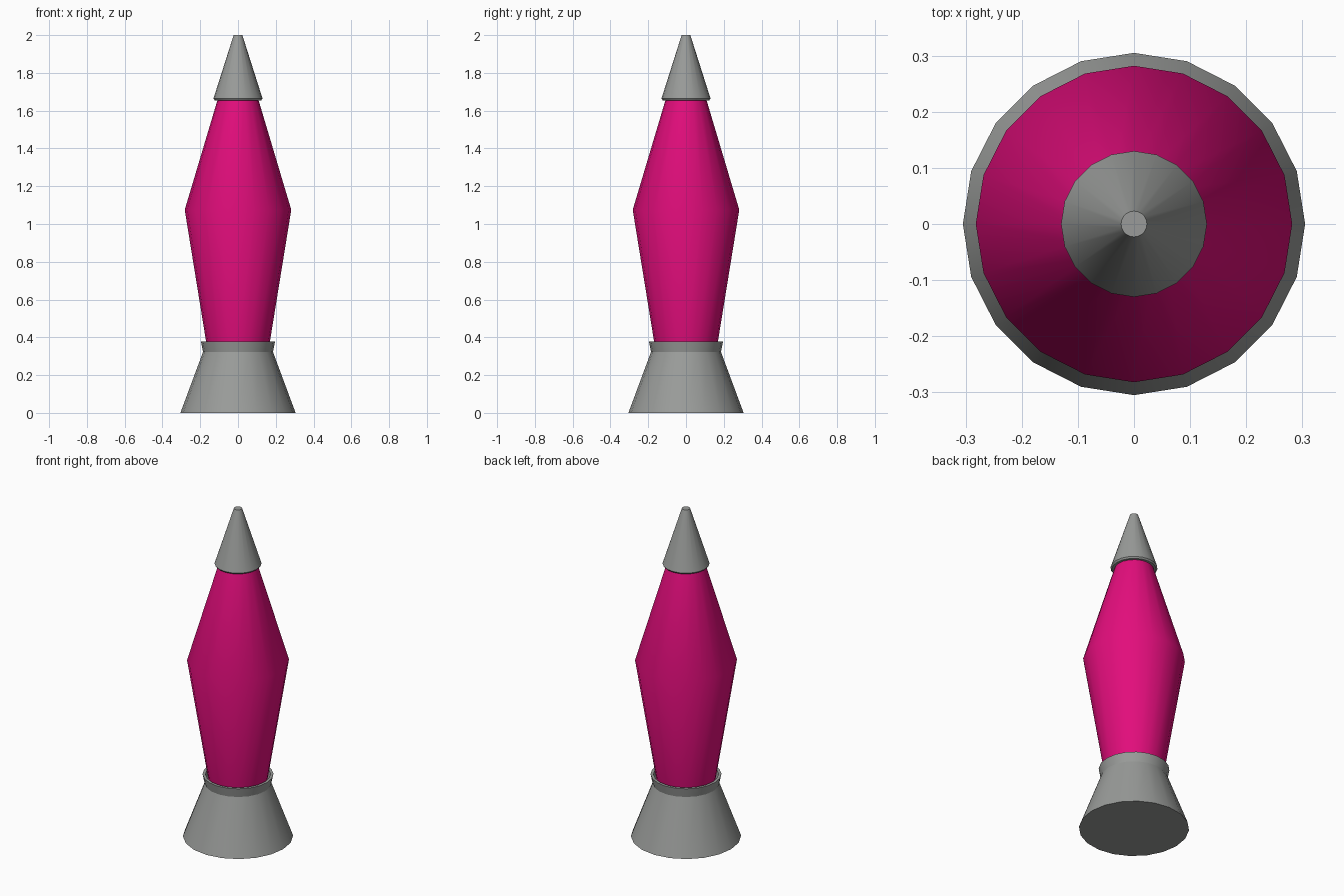
import bpy, bmesh, math

if "Cube" in bpy.data.objects:
    bpy.data.objects.remove(bpy.data.objects["Cube"])

SIDES = 20


def material(name, rgb):
    m = bpy.data.materials.new(name)
    m.diffuse_color = (*rgb, 1)
    m.use_nodes = True
    m.node_tree.nodes["Principled BSDF"].inputs["Base Color"].default_value = m.diffuse_color
    return m


def lathe(name, profile, mat):
    """Revolve (radius, z) points about z; both ends are capped."""
    bm = bmesh.new()
    rings = []
    for r, z in profile:
        rings.append([bm.verts.new((r * math.cos(a), r * math.sin(a), z))
                      for a in (2 * math.pi * i / SIDES for i in range(SIDES))])
    for lo, hi in zip(rings, rings[1:]):
        for i in range(SIDES):
            j = (i + 1) % SIDES
            bm.faces.new((lo[i], lo[j], hi[j], hi[i]))
    bm.faces.new(rings[0][::-1])
    bm.faces.new(rings[-1])
    bmesh.ops.recalc_face_normals(bm, faces=bm.faces)
    mesh = bpy.data.meshes.new(name)
    bm.to_mesh(mesh)
    bm.free()
    mesh.materials.append(mat)
    ob = bpy.data.objects.new(name, mesh)
    bpy.context.collection.objects.link(ob)
    bpy.ops.object.select_all(action='DESELECT')
    ob.select_set(True)
    bpy.context.view_layer.objects.active = ob
    bpy.ops.object.shade_smooth_by_angle(angle=math.radians(30))
    return ob


grey = material("grey metal", (0.32, 0.33, 0.32))
pink = material("pink liquid", (0.76, 0.004, 0.2))

# Flared foot with a collar and a recess that holds the bottle
lathe("base", [(0.305, 0), (0.185, 0.323), (0.196, 0.378),
               (0.180, 0.378), (0.172, 0.335)], grey)

# Bottle, widest in the middle
lathe("bottle", [(0.162, 0.335), (0.282, 1.075), (0.106, 1.665)], pink)

# Cone cap with a thin lower lip
lathe("cap", [(0.123, 1.655), (0.13, 1.664), (0.023, 2.0)], grey)
